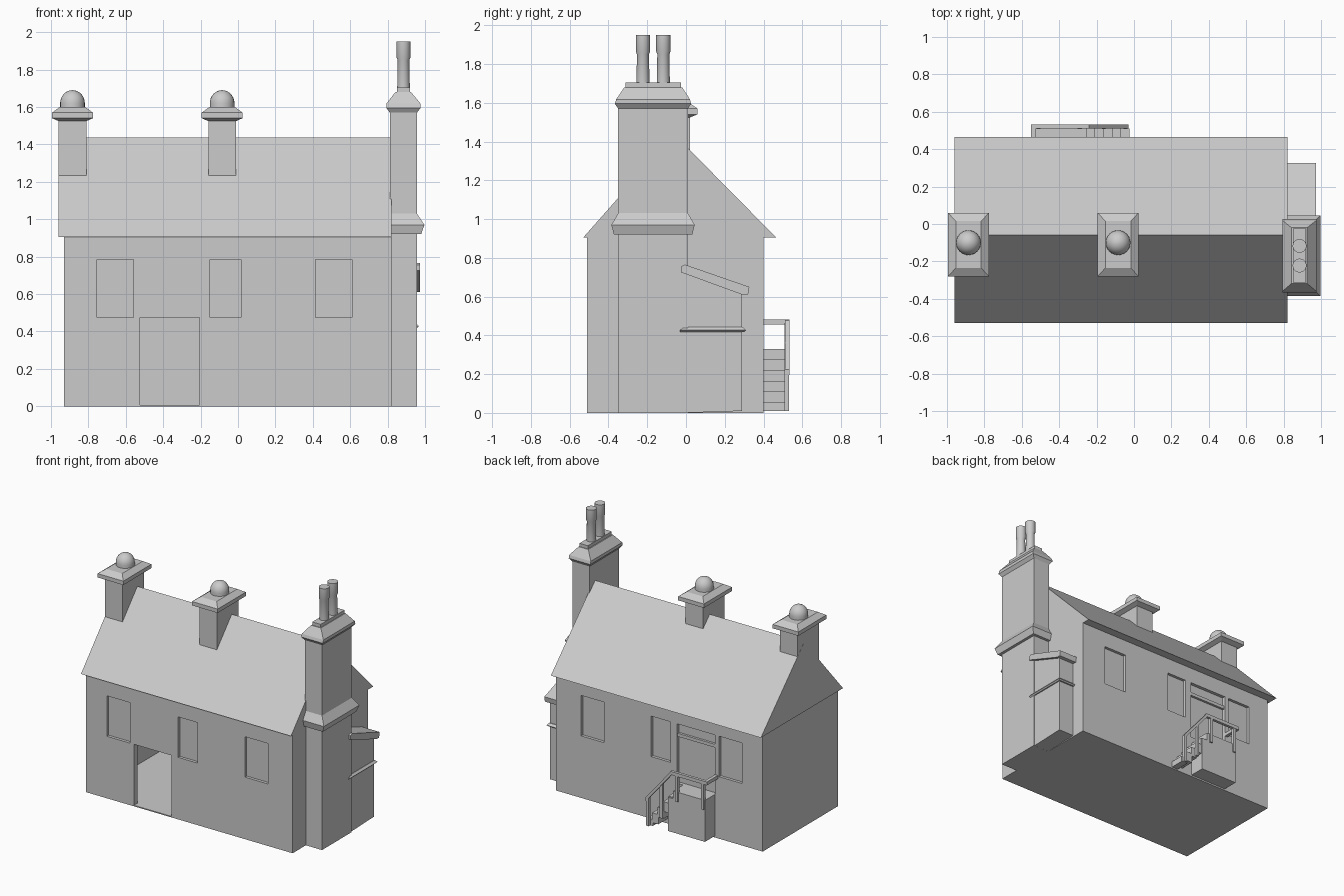
import bpy, bmesh, math
from mathutils import Vector

if "Cube" in bpy.data.objects:
    bpy.data.objects.remove(bpy.data.objects["Cube"])


def make(name, bm):
    bmesh.ops.recalc_face_normals(bm, faces=bm.faces)
    me = bpy.data.meshes.new(name)
    bm.to_mesh(me)
    bm.free()
    ob = bpy.data.objects.new(name, me)
    bpy.context.collection.objects.link(ob)
    return ob


def stack(name, rings):
    """Rectangular rings (z, x0, x1, y0, y1) lofted upwards and capped."""
    bm = bmesh.new()
    loops = [[bm.verts.new(p) for p in ((a, c, z), (b, c, z), (b, d, z), (a, d, z))]
             for z, a, b, c, d in rings]
    for lo, hi in zip(loops, loops[1:]):
        for i in range(4):
            j = (i + 1) % 4
            bm.faces.new((lo[i], lo[j], hi[j], hi[i]))
    bm.faces.new(loops[0][::-1])
    bm.faces.new(loops[-1])
    return make(name, bm)


def box(name, x0, x1, y0, y1, z0, z1):
    return stack(name, [(z0, x0, x1, y0, y1), (z1, x0, x1, y0, y1)])


def prism(name, yz, x0, x1):
    """Side profile in (y, z) extruded along x."""
    bm = bmesh.new()
    f = bm.faces.new([bm.verts.new((x0, y, z)) for y, z in yz])
    r = bmesh.ops.extrude_face_region(bm, geom=[f])
    bmesh.ops.translate(bm, vec=(x1 - x0, 0, 0),
                        verts=[v for v in r["geom"] if isinstance(v, bmesh.types.BMVert)])
    return make(name, bm)


def lathe(name, x, y, profile, n=24):
    """Turned shape from (radius, z) points."""
    bm = bmesh.new()
    rings = [[bm.verts.new((x + r * math.cos(2 * math.pi * i / n),
                            y + r * math.sin(2 * math.pi * i / n), z)) for i in range(n)]
             for r, z in profile]
    for lo, hi in zip(rings, rings[1:]):
        for i in range(n):
            j = (i + 1) % n
            bm.faces.new((lo[i], lo[j], hi[j], hi[i]))
    bm.faces.new(rings[0][::-1])
    bm.faces.new(rings[-1])
    ob = make(name, bm)
    bpy.context.view_layer.objects.active = ob
    ob.select_set(True)
    bpy.ops.object.shade_smooth_by_angle(angle=math.radians(35))
    ob.select_set(False)
    return ob


def bar(name, a, b, w, h):
    """Rail running in the xz plane from a to b."""
    a, b = Vector(a), Vector(b)
    bm = bmesh.new()
    loops = [[bm.verts.new(p + Vector((0, dy, dz))) for dy, dz in
              ((-w / 2, -h), (w / 2, -h), (w / 2, 0), (-w / 2, 0))] for p in (a, b)]
    for i in range(4):
        j = (i + 1) % 4
        bm.faces.new((loops[0][i], loops[0][j], loops[1][j], loops[1][i]))
    bm.faces.new(loops[0][::-1])
    bm.faces.new(loops[1])
    return make(name, bm)


def cut(ob, *args):
    """Subtract a box and discard the cutter."""
    c = box("cutter", *args)
    c.hide_render = True
    m = ob.modifiers.new("cut", 'BOOLEAN')
    m.operation, m.solver, m.object = 'DIFFERENCE', 'EXACT', c
    bpy.context.view_layer.objects.active = ob
    bpy.ops.object.modifier_apply(modifier=m.name)
    bpy.data.objects.remove(c)


# hollow walls with window recesses front and back
walls = box("walls", -0.93, 0.82, -0.51, 0.40, 0.0, 0.91)
cut(walls, -0.885, 0.775, -0.465, 0.355, 0.008, 0.87)
for x0, x1 in ((-0.755, -0.56), (-0.15, 0.015), (0.415, 0.61)):
    cut(walls, x0, x1, -0.60, -0.488, 0.475, 0.785)
    cut(walls, x0, x1, 0.378, 0.50, 0.475, 0.785)
# open front doorway and recessed upper back door with transom
cut(walls, -0.525, -0.205, -0.60, -0.44, 0.008, 0.475)
cut(walls, -0.525, -0.205, 0.375, 0.50, 0.33, 0.785)
box("door_transom", -0.525, -0.205, 0.37, 0.393, 0.685, 0.71)

# roof
prism("roof", [(-0.53, 0.905), (0.465, 0.905), (-0.06, 1.437)], -0.96, 0.82)

# two ridge chimneys with domed pots
for side, x in (("left", -0.885), ("middle", -0.085)):
    box(side + "_chimney", x - 0.074, x + 0.074, -0.24, 0.02, 1.15, 1.54)
    stack(side + "_chimney_cap", [
        (1.525, x - 0.075, x + 0.075, -0.242, 0.022),
        (1.54, x - 0.109, x + 0.109, -0.28, 0.06),
        (1.57, x - 0.109, x + 0.109, -0.28, 0.06),
        (1.60, x - 0.068, x + 0.068, -0.235, 0.015)])
    lathe(side + "_chimney_dome", x, -0.10,
          [(0.066, 1.59), (0.066, 1.62)] +
          [(0.066 * math.cos(t * math.pi / 16), 1.62 + 0.07 * math.sin(t * math.pi / 16))
           for t in range(1, 8)] + [(0.003, 1.69)])

# tall end chimney with mid band and moulded cap
X0, X1, Y0, Y1 = 0.812, 0.957, -0.35, 0.01


def ring(z, o):
    return (z, X0 - min(o, 0.0175) if z > 1.5 else X0 - o, X1 + min(o, 0.0175)
            if z > 1.5 else X1 + o, Y0 - o, Y1 + o)


box("end_chimney", X0, X1, Y0, Y1, 0.0, 1.59)
stack("end_chimney_band", [
    (0.92, X0, X1, Y0 - 0.033, Y1 + 0.022), (0.92, X0, X1 + 0.022, Y0 - 0.022, Y1 + 0.022),
    (0.97, X0, X1 + 0.04, Y0 - 0.035, Y1 + 0.035), (1.03, X0, X1, Y0, Y1)][1:])
stack("end_chimney_cap", [
    (1.57, X0, X1, Y0, Y1), (1.595, 0.793, 0.976, -0.367, 0.026),
    (1.618, 0.793, 0.976, -0.36, 0.02), (1.68, 0.842, 0.925, -0.318, -0.02)])
box("end_chimney_slab", 0.849, 0.92, -0.313, -0.025, 1.67, 1.705)
for i, y in enumerate((-0.222, -0.117)):
    lathe("chimney_pot_%d" % (i + 1), 0.885, y,
          [(0.034, 1.69), (0.031, 1.85), (0.037, 1.865), (0.037, 1.95)])

# side lean-to with sloped cap and ledge
prism("lean_to", [(-0.01, 0.0), (0.29, 0.01), (0.29, 0.635), (-0.01, 0.75)], 0.80, 0.95)
prism("lean_to_cap", [(-0.025, 0.725), (0.29, 0.61), (0.32, 0.61), (0.327, 0.65),
                      (-0.005, 0.765), (-0.025, 0.755)], 0.81, 0.972)
stack("lean_to_ledge", [(0.418, 0.80, 0.957, -0.03, 0.30), (0.427, 0.80, 0.967, -0.03, 0.31),
                        (0.442, 0.80, 0.953, -0.01, 0.295)])

# back landing and stairs
box("landing", -0.525, -0.21, 0.38, 0.52, 0.012, 0.27)
box("landing_top", -0.525, -0.255, 0.38, 0.52, 0.26, 0.33)
for i in range(5):
    x = -0.26 + i * 0.046
    z = 0.275 - i * 0.055
    box("step_%d" % (i + 1), x, x + 0.052, 0.385, 0.51, max(z - 0.075, 0.01), z)

# handrail and posts
bar("rail_landing", (-0.55, 0.522, 0.482), (-0.24, 0.522, 0.482), 0.022, 0.026)
bar("rail_stairs", (-0.245, 0.522, 0.482), (-0.03, 0.522, 0.225), 0.022, 0.03)
box("rail_return", -0.55, -0.525, 0.39, 0.533, 0.456, 0.482)
for i, (x, z0, z1) in enumerate(((-0.51, 0.26, 0.465), (-0.29, 0.26, 0.465),
                                 (-0.16, 0.10, 0.365), (-0.045, 0.01, 0.23))):
    box("rail_post_%d" % (i + 1), x - 0.011, x + 0.011, 0.509, 0.531, z0, z1)
